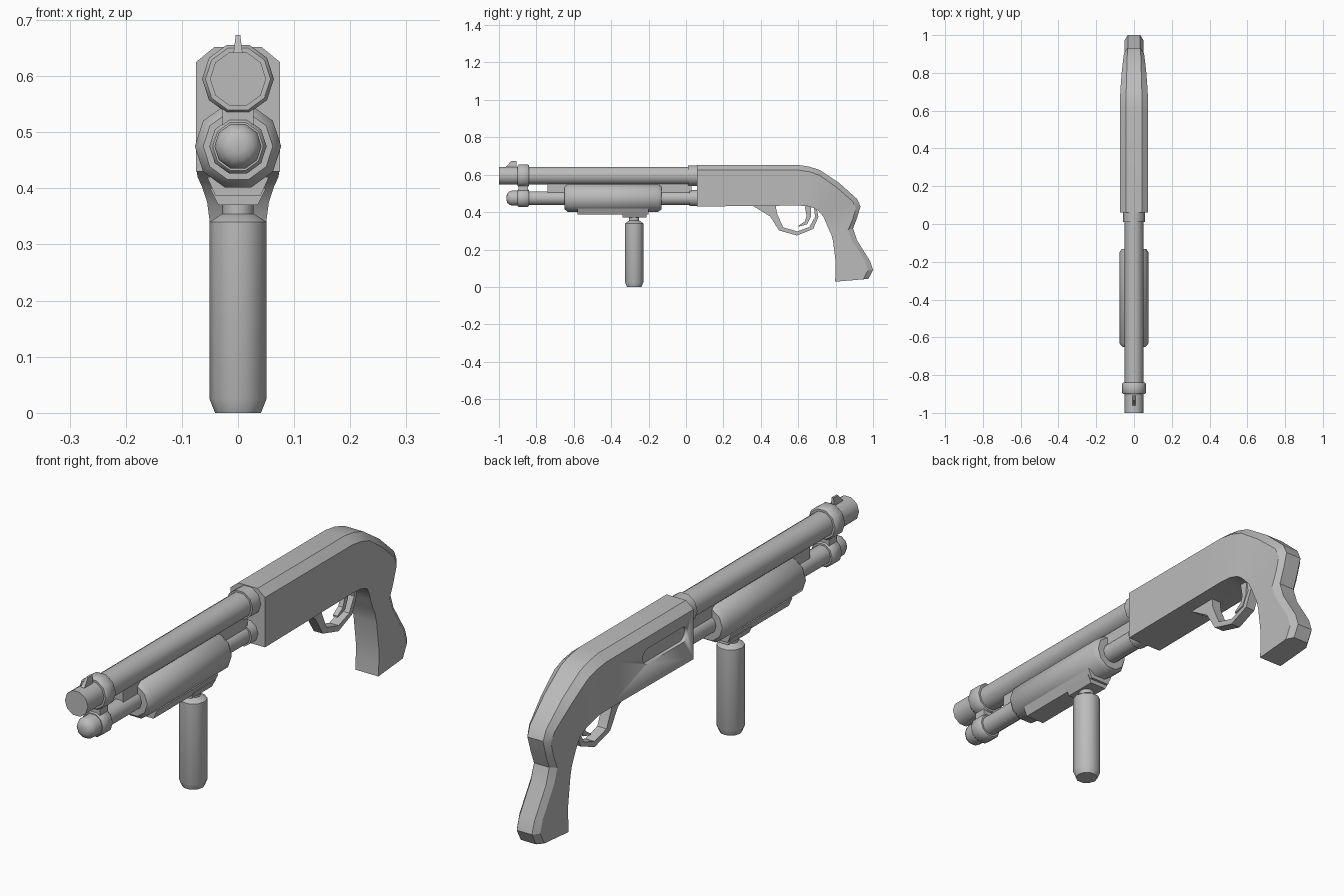
import bpy, bmesh, math
from mathutils import Vector

if "Cube" in bpy.data.objects:
    bpy.data.objects.remove(bpy.data.objects["Cube"])

gray = bpy.data.materials.new("matte gray")
gray.diffuse_color = (0.5, 0.5, 0.5, 1)
gray.use_nodes = True
gray.node_tree.nodes["Principled BSDF"].inputs["Base Color"].default_value = gray.diffuse_color


def finish(name, bm, angle=40):
    bmesh.ops.recalc_face_normals(bm, faces=bm.faces)
    me = bpy.data.meshes.new(name)
    bm.to_mesh(me)
    bm.free()
    me.materials.append(gray)
    ob = bpy.data.objects.new(name, me)
    bpy.context.collection.objects.link(ob)
    bpy.ops.object.select_all(action='DESELECT')
    ob.select_set(True)
    bpy.context.view_layer.objects.active = ob
    bpy.ops.object.shade_smooth_by_angle(angle=math.radians(angle))
    return ob


def loft(name, rings, angle=40):
    """Skin a list of equally long vertex rings and cap both ends."""
    bm = bmesh.new()
    vs = [[bm.verts.new(p) for p in r] for r in rings]
    n = len(vs[0])
    for a, b in zip(vs, vs[1:]):
        for i in range(n):
            j = (i + 1) % n
            bm.faces.new((a[i], a[j], b[j], b[i]))
    bm.faces.new(vs[0])
    bm.faces.new(vs[-1])
    return finish(name, bm, angle)


def turned(name, profile, z=0.0, y=0.0, upright=False, sides=10):
    """Lathe (position, radius) pairs along y at height z, or along z at y."""
    rings = []
    for t, r in profile:
        ring = []
        for k in range(sides):
            a = math.tau * k / sides
            c, s = r * math.cos(a), r * math.sin(a)
            ring.append((c, y + s, t) if upright else (c, t, z + s))
        rings.append(ring)
    return loft(name, rings)


def plate(name, pts, half, top_half=None):
    """Extrude a side (y, z) outline across x; top_half narrows higher points."""
    zs = [p[1] for p in pts]
    lo, hi = min(zs), max(zs)
    th = half if top_half is None else top_half
    w = [half + (th - half) * (q - lo) / (hi - lo) for q in zs]
    return loft(name, [[(s * k, p[0], p[1]) for p, k in zip(pts, w)] for s in (-1, 1)], 30)


def box(name, y0, y1, z0, z1, bottom, top):
    return plate(name, [(y0, z0), (y1, z0), (y1, z1), (y0, z1)], bottom, top)


def band(name, outer, inner, half):
    """Open strip between two side outlines."""
    rings = [[(-half, *o), (half, *o), (half, *i), (-half, *i)] for o, i in zip(outer, inner)]
    return loft(name, rings, 30)


# Receiver and pistol stock: outer edge, inner edge, half width, rim half width
stations = [
    ((.06, .652), (.06, .43), .075, .042), ((.60, .652), (.60, .435), .075, .042),
    ((.66, .643), (.65, .432), .074, .042), ((.715, .625), (.69, .42), .072, .041),
    ((.82, .555), (.71, .405), .065, .038), ((.915, .47), (.735, .375), .055, .035),
    ((.933, .43), (.748, .345), .051, .034), ((.915, .37), (.765, .305), .05, .033),
    ((.893, .313), (.777, .28), .05, .033), ((.914, .25), (.786, .245), .05, .033),
    ((.985, .137), (.80, .137), .05, .033), ((1.0, .09), (.80, .08), .05, .033),
    ((.975, .043), (.797, .028), .05, .033)]
rings = []
for P, Q, w, rim in stations:
    p, q = Vector(P), Vector(Q)
    m = p + (q - p).normalized() * .027
    half = [(rim, p), (w, m), (w, q)]
    rings.append([(x, *v) for x, v in half] + [(-x, *v) for x, v in reversed(half)])
body = loft("receiver_stock", rings, 25)

# Ejection port: rounded slot cut into the left side
slot = []
for cy, a0 in ((.345, -90), (.125, 90)):
    for k in range(7):
        a = math.radians(a0 + 30 * k)
        slot.append((cy + .03 * math.cos(a), .55 + .03 * math.sin(a)))
cutter = loft("port_cutter", [[(x, *p) for p in slot] for x in (-.1, -.06)])
cutter.hide_render = True
cutter.hide_viewport = True
cut = body.modifiers.new("port", 'BOOLEAN')
cut.operation = 'DIFFERENCE'
cut.solver = 'EXACT'
cut.object = cutter

# Barrel with its collar at the receiver
BZ, TZ = .595, .475
turned("barrel", [(-1, .05), (.08, .05)], BZ)
turned("barrel_collar", [(.01, .057), (.07, .057)], BZ)

# Magazine tube, domed cap and rear collar
turned("magazine_tube", [(-.92, .038), (.08, .038)], TZ)
turned("magazine_cap", [(-.96, .012), (-.956, .026), (-.945, .037), (-.93, .042), (-.89, .042)], TZ)
turned("magazine_collar", [(.02, .045), (.07, .045)], TZ)
box("tube_spacer", -.74, .03, .505, .56, .02, .02)

# Barrel clamp: two rings joined by a waist
turned("clamp_upper_ring", [(-.9, .058), (-.893, .064), (-.847, .064), (-.84, .058)], BZ)
turned("clamp_lower_ring", [(-.9, .045), (-.893, .051), (-.847, .051), (-.84, .045)], TZ)
box("clamp_waist", -.895, -.845, .50, .56, .028, .028)

# Front sight
plate("front_sight", [(-.968, .635), (-.935, .673), (-.907, .673), (-.907, .635)], .009, .004)

# Sliding forend with underside rail
turned("forend", [(-.65, .062), (-.632, .077), (-.15, .077), (-.132, .065)], TZ)
box("forend_rail", -.58, -.20, .386, .42, .04, .055)

# Vertical foregrip
box("foregrip_mount", -.34, -.21, .37, .40, .035, .05)
turned("foregrip_neck", [(.34, .028), (.38, .028)], y=-.277, upright=True)
turned("foregrip", [(0, .041), (.025, .051), (.34, .051), (.354, .03)], y=-.277, upright=True)

# Trigger guard and trigger
band("trigger_guard",
     [(.36, .432), (.45, .377), (.497, .302), (.594, .275), (.68, .31), (.708, .375), (.70, .415)],
     [(.48, .44), (.485, .395), (.52, .318), (.594, .297), (.66, .32), (.69, .375), (.685, .42)], .02)
band("trigger",
     [(.67, .43), (.667, .375), (.648, .335), (.602, .322)],
     [(.635, .43), (.645, .378), (.635, .35), (.602, .328)], .01)
